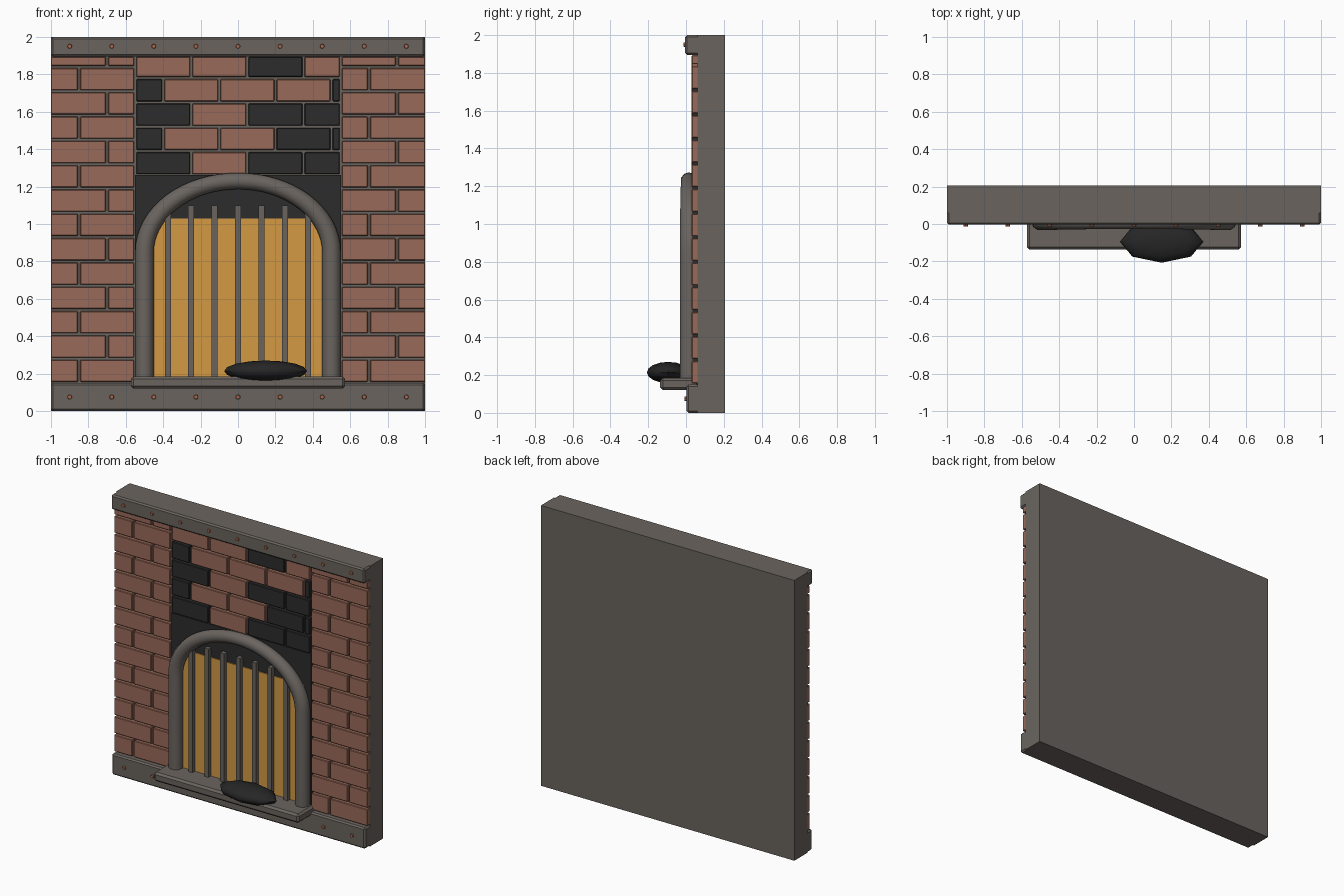
import bpy, bmesh, math
from mathutils import Matrix, Vector

if "Cube" in bpy.data.objects:
    bpy.data.objects.remove(bpy.data.objects["Cube"])


def mat(name, hexcode):
    def lin(c):
        return c / 12.92 if c <= 0.04045 else ((c + 0.055) / 1.055) ** 2.4
    m = bpy.data.materials.new(name)
    rgb = [lin(int(hexcode[i:i + 2], 16) / 255) for i in (0, 2, 4)]
    m.diffuse_color = (*rgb, 1)
    m.use_nodes = True
    m.node_tree.nodes["Principled BSDF"].inputs["Base Color"].default_value = m.diffuse_color
    return m


STONE = mat("warm_grey_stone", "6a645f")
BRICK = mat("red_brick", "996a59")
SOOT = mat("soot_black", "2c2c2c")
GOLD = mat("fire_gold", "d29a44")
COAL = mat("coal_black", "262627")
COPPER = mat("copper", "a8664e")


def finish(name, bm, mats):
    me = bpy.data.meshes.new(name)
    bm.to_mesh(me)
    bm.free()
    ob = bpy.data.objects.new(name, me)
    bpy.context.collection.objects.link(ob)
    for m in mats:
        me.materials.append(m)
    return ob


def boxes(name, items, mats, bevel=0.0):
    """items: (x0, x1, y0, y1, z0, z1, material index)"""
    bm = bmesh.new()
    for x0, x1, y0, y1, z0, z1, idx in items:
        mtx = (Matrix.Translation(((x0 + x1) / 2, (y0 + y1) / 2, (z0 + z1) / 2))
               @ Matrix.Diagonal((x1 - x0, y1 - y0, z1 - z0, 1)))
        vs = bmesh.ops.create_cube(bm, size=1, matrix=mtx)["verts"]
        for f in {f for v in vs for f in v.link_faces}:
            f.material_index = idx
    ob = finish(name, bm, mats)
    if bevel:
        mod = ob.modifiers.new("bevel", "BEVEL")
        mod.width = bevel
        mod.segments = 1
    return ob


def smooth(ob, angle=40):
    bpy.ops.object.select_all(action="DESELECT")
    ob.select_set(True)
    bpy.context.view_layer.objects.active = ob
    bpy.ops.object.shade_smooth_by_angle(angle=math.radians(angle))


BACK, WALL, FACE, GAP = 0.207, 0.06, 0.03, 0.006

# Wall slab and the two beams
boxes("wall_slab", [(-1, 1, WALL, BACK, 0, 2, 0)], [STONE])
boxes("top_beam", [(-1, 1, -0.004, 0.075, 1.895, 2, 0)], [STONE], 0.01)
boxes("bottom_beam", [(-1, 1, 0.003, 0.075, 0, 0.15, 0)], [STONE], 0.01)


# Brick rows: joints listed per row, each pair of joints makes a brick
def brick(x0, x1, z0, z1, idx=0):
    return (x0 + (GAP if x0 > -1 else 0), x1 - (GAP if x1 < 1 else 0),
            FACE, WALL + 0.01, z0 + GAP, z1 - GAP, idx)


for name, start in (("left_bricks", -1.0), ("right_bricks", 0.55)):
    items = []
    for k in range(14):
        z0 = 0.15 + 0.13 * k
        z1 = min(z0 + 0.13, 1.9)
        mid = start + (0.15 if k % 2 == 0 else 0.3)
        items += [brick(start, mid, z0, z1), brick(mid, start + 0.45, z0, z1)]
    boxes(name, items, [BRICK], 0.004)

# Chimney breast bricks, some sooty (S) and some red (R)
items = []
for k, row in enumerate(("SRSS", "SRRSS", "SRSS", "SRRRS", "RRSR")):
    z0 = 1.26 + 0.13 * k
    joints = ((-0.55, -0.25, 0.05, 0.35, 0.55) if k % 2 == 0
              else (-0.55, -0.4, -0.1, 0.2, 0.5, 0.55))
    for x0, x1, c in zip(joints, joints[1:], row):
        items.append(brick(x0, x1, z0, min(z0 + 0.13, 1.9), int(c == "S")))
boxes("chimney_bricks", items, [BRICK, SOOT], 0.004)

# Firebox back and glowing panel
boxes("firebox_panel", [(-0.55, 0.55, 0.035, 0.075, 0.15, 1.262, 0)], [SOOT])
boxes("fire_glow", [(-0.5, 0.5, 0.028, 0.05, 0.16, 1.03, 0)], [GOLD])

# Grate bars
boxes("grate_bars", [(x - 0.016, x + 0.016, 0.0, 0.032, 0.17, 1.1, 0)
                     for x in (-0.375 + 0.125 * i for i in range(7))], [STONE])

# Hearth shelf
boxes("hearth", [(-0.573, 0.573, -0.137, 0.07, 0.12, 0.185, 0)], [STONE], 0.014)

# Arched tube frame: straight legs and an elliptical top
path = [(-0.5, 0.17, 1.0)]
N = 32
for i in range(N + 1):
    a = math.pi * (1 - i / N)
    path.append((0.5 * math.cos(a), 0.85 + 0.38 * math.sin(a),
                 1 - 0.13 * math.sin(a) ** 2))
path.append((0.5, 0.17, 1.0))
cu = bpy.data.curves.new("arch_frame", "CURVE")
cu.dimensions = "3D"
cu.bevel_depth = 0.05
cu.bevel_resolution = 3
cu.use_fill_caps = True
sp = cu.splines.new("POLY")
sp.points.add(len(path) - 1)
for p, (x, z, r) in zip(sp.points, path):
    p.co = (x, 0.015, z, 1)
    p.radius = r
arch = bpy.data.objects.new("arch_frame", cu)
bpy.context.collection.objects.link(arch)
cu.materials.append(STONE)
bpy.ops.object.select_all(action="DESELECT")
arch.select_set(True)
bpy.context.view_layer.objects.active = arch
bpy.ops.object.convert(target="MESH")
smooth(bpy.context.view_layer.objects.active, 50)

# Coal lump resting on the hearth
bm = bmesh.new()
bmesh.ops.create_uvsphere(
    bm, u_segments=8, v_segments=8, radius=1,
    matrix=Matrix.Translation((0.148, -0.095, 0.214)) @ Matrix.Diagonal((0.222, 0.112, 0.056, 1)))
smooth(finish("coal_lump", bm, [COAL]), 60)

# Rivets along both beams
bm = bmesh.new()
for z, y in ((0.075, 0.001), (1.95, -0.004)):
    for i in range(9):
        bmesh.ops.create_cone(
            bm, cap_ends=True, segments=8, radius1=0.014, radius2=0.011, depth=0.02,
            matrix=Matrix.Translation((-0.9 + 0.225 * i, y, z)) @ Matrix.Rotation(math.pi / 2, 4, "X"))
finish("rivets", bm, [COPPER])
